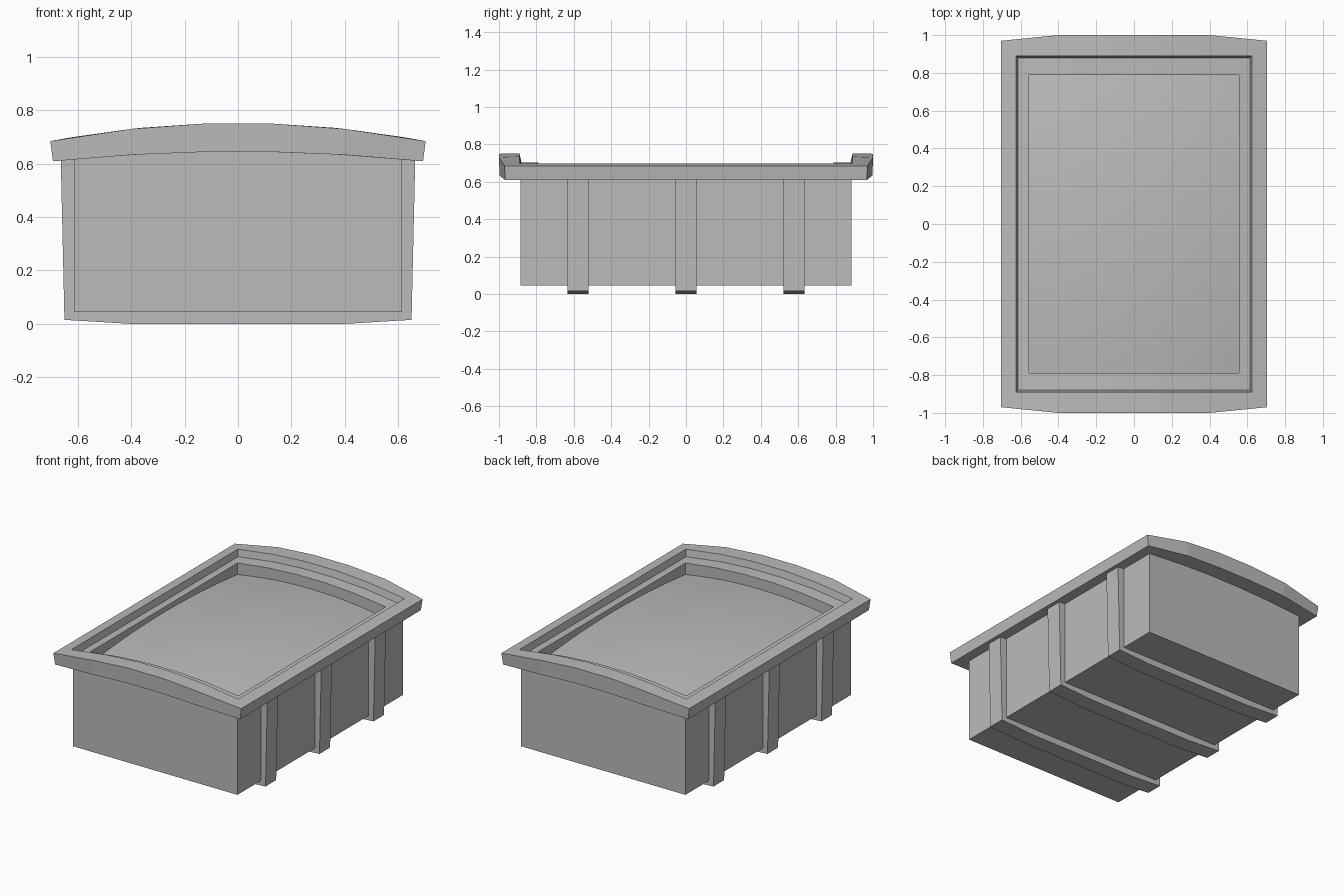
import bpy, bmesh

cube = bpy.data.objects.get("Cube")
if cube:
    bpy.data.objects.remove(cube, do_unlink=True)

grey = bpy.data.materials.new("plain_grey")
grey.use_nodes = True
colour = (0.5, 0.5, 0.5, 1)
grey.diffuse_color = colour
grey.node_tree.nodes["Principled BSDF"].inputs["Base Color"].default_value = colour


def finish(name, bm):
    bmesh.ops.recalc_face_normals(bm, faces=bm.faces)
    mesh = bpy.data.meshes.new(name)
    bm.to_mesh(mesh)
    bm.free()
    mesh.materials.append(grey)
    obj = bpy.data.objects.new(name, mesh)
    bpy.context.collection.objects.link(obj)
    return obj


def top_arch(x):
    return 0.752 - 0.137 * x * x


def under_arch(x):
    return 0.645 - 0.075 * x * x


STEPS = (-1, -0.57, -0.19, 0.19, 0.57, 1)


def ring(bm, hx, hy, height, bow=0):
    """Rectangular loop with bowed ends; height is a function of x."""
    verts = []
    for side in (-1, 1):
        for f in STEPS:
            x = -side * f * hx
            y = side * (hy + (bow if abs(f) < 1 else 0))
            verts.append(bm.verts.new((x, y, height(x))))
    return verts


def bridge(bm, a, b):
    n = len(a)
    for i in range(n):
        j = (i + 1) % n
        bm.faces.new((a[i], a[j], b[j], b[i]))


# Body: straight-sided box whose top edge follows the rim
bm = bmesh.new()
low = ring(bm, 0.615, 0.885, lambda x: 0.045)
high = ring(bm, 0.615, 0.885, lambda x: under_arch(x) + 0.015)
bridge(bm, low, high)
bm.faces.new(low)
finish("body", bm)

# Rim: arched frame with a stepped inner ledge
bm = bmesh.new()
loops = [
    ring(bm, 0.61, 0.88, under_arch),
    ring(bm, 0.693, 0.967, under_arch, 0.03),
    ring(bm, 0.703, 0.97, top_arch, 0.03),
    ring(bm, 0.625, 0.89, top_arch),
    ring(bm, 0.615, 0.88, lambda x: top_arch(x) - 0.046),
    ring(bm, 0.555, 0.788, lambda x: top_arch(x) - 0.047),
    ring(bm, 0.555, 0.788, lambda x: 0.56),
]
for a, b in zip(loops, loops[1:] + loops[:1]):
    bridge(bm, a, b)
finish("rim", bm)

# Sunken panel: gently domed both ways
bm = bmesh.new()
bmesh.ops.create_grid(bm, x_segments=16, y_segments=20, size=1)
for v in bm.verts:
    u, w = v.co.x, v.co.y
    v.co = (u * 0.56, w * 0.793, 0.583 + 0.05 * (1 - u * u) + 0.045 * (1 - w * w))
panel = finish("inner_panel", bm)
panel.data.polygons.foreach_set("use_smooth", [True] * len(panel.data.polygons))

# Hoops: U-shaped straps under the body and up both sides
half = [(0.4, 0), (0.65, 0.015), (0.664, 0.625), (0.605, 0.625), (0.605, 0.055)]
outline = half + [(-x, z) for x, z in reversed(half)]
for name, y in (("front_hoop", -0.577), ("middle_hoop", 0), ("back_hoop", 0.577)):
    bm = bmesh.new()
    face = bm.faces.new([bm.verts.new((x, y - 0.057, z)) for x, z in outline])
    solid = bmesh.ops.extrude_face_region(bm, geom=[face])
    moved = [g for g in solid["geom"] if isinstance(g, bmesh.types.BMVert)]
    bmesh.ops.translate(bm, verts=moved, vec=(0, 0.114, 0))
    finish(name, bm)
